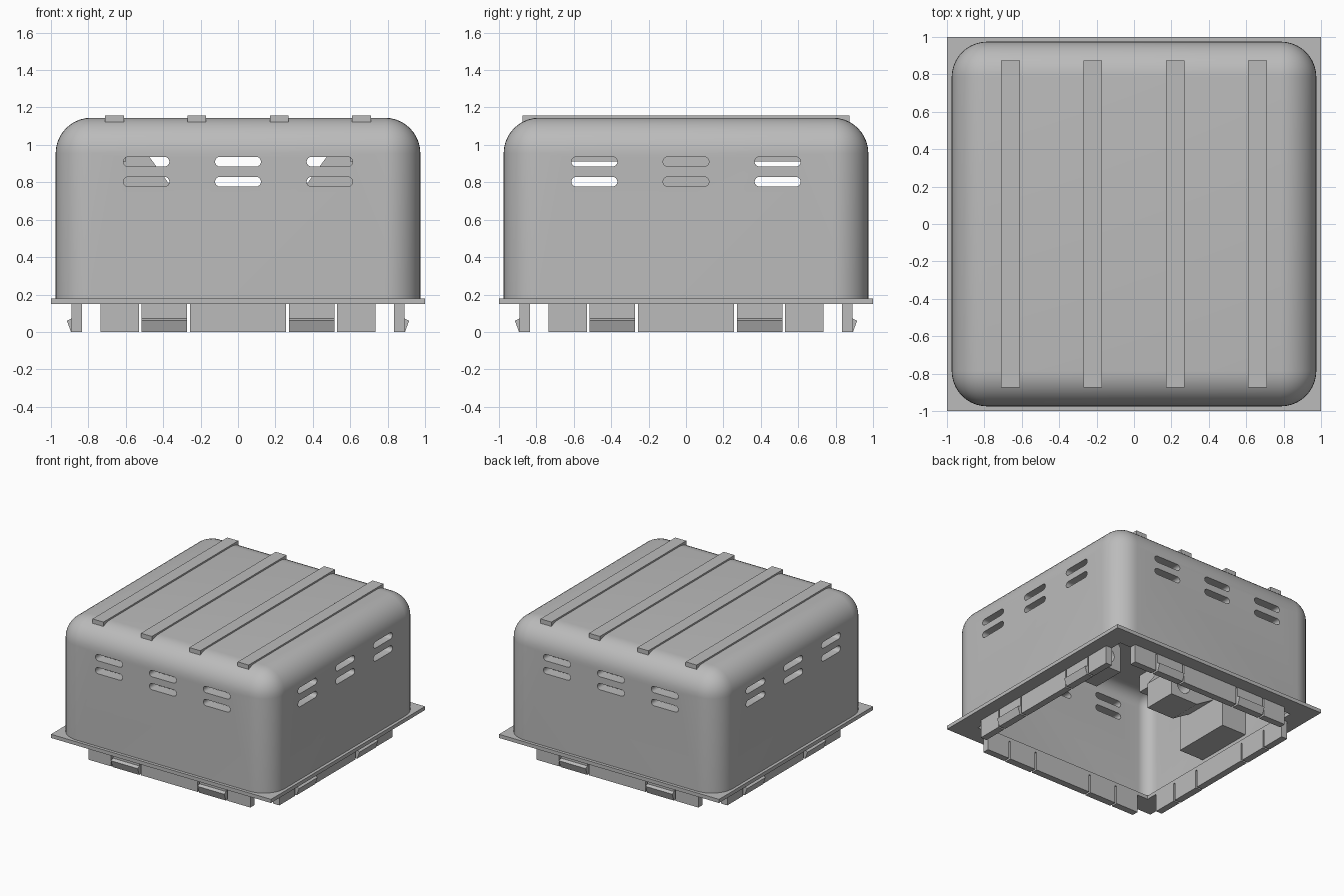
import bpy, bmesh, math
from mathutils import Matrix, Vector

if "Cube" in bpy.data.objects:
    bpy.data.objects.remove(bpy.data.objects["Cube"])

grey = bpy.data.materials.new("light_grey")
grey.diffuse_color = (0.5, 0.5, 0.5, 1)
grey.use_nodes = True
grey.node_tree.nodes["Principled BSDF"].inputs["Base Color"].default_value = grey.diffuse_color


def add_object(name, bm):
    bmesh.ops.recalc_face_normals(bm, faces=bm.faces[:])
    mesh = bpy.data.meshes.new(name)
    bm.to_mesh(mesh)
    bm.free()
    mesh.materials.append(grey)
    ob = bpy.data.objects.new(name, mesh)
    bpy.context.collection.objects.link(ob)
    return ob


def box(bm, x0, x1, y0, y1, z0, z1, rot=0.0):
    m = (Matrix.Rotation(rot, 4, 'Z')
         @ Matrix.Translation(((x0 + x1) / 2, (y0 + y1) / 2, (z0 + z1) / 2))
         @ Matrix.Diagonal((x1 - x0, y1 - y0, z1 - z0, 1)))
    return bmesh.ops.create_cube(bm, size=1, matrix=m)


def prism(bm, profile, depth, place):
    """Extrude a flat list of (u, v) points; place(u, v, d) returns a position."""
    a = [bm.verts.new(place(u, v, depth[0])) for u, v in profile]
    b = [bm.verts.new(place(u, v, depth[1])) for u, v in profile]
    n = len(a)
    bm.faces.new(a)
    bm.faces.new(b[::-1])
    for i in range(n):
        bm.faces.new((a[i], b[i], b[(i + 1) % n], a[(i + 1) % n]))


def rounded_box(name, half, z0, z1, radius):
    """Box with rounded upright and top edges and a flat bottom."""
    bm = bmesh.new()
    box(bm, -half, half, -half, half, z0, z1)
    edges = [e for e in bm.edges if max(v.co.z for v in e.verts) > z1 - 0.01]
    bmesh.ops.bevel(bm, geom=edges, offset=radius, segments=10, profile=0.5,
                    affect='EDGES', clamp_overlap=True)
    return add_object(name, bm)


def cut(ob, cutter):
    mod = ob.modifiers.new("cut", 'BOOLEAN')
    mod.operation = 'DIFFERENCE'
    mod.solver = 'EXACT'
    mod.object = cutter
    bpy.context.view_layer.objects.active = ob
    bpy.ops.object.modifier_apply(modifier=mod.name)
    bpy.data.objects.remove(cutter)


def smooth(ob):
    bpy.ops.object.select_all(action='DESELECT')
    ob.select_set(True)
    bpy.context.view_layer.objects.active = ob
    bpy.ops.object.shade_smooth_by_angle(angle=math.radians(30))


QUARTERS = [i * math.pi / 2 for i in range(4)]

# Hollow cover with rounded edges
cover = rounded_box("cover", 0.975, 0.18, 1.145, 0.19)
cut(cover, rounded_box("cavity", 0.885, 0.1, 1.055, 0.1))

# Ventilation slots, two rows of three on each wall
bm = bmesh.new()
r, half_len = 0.026, 0.123
outline = []
for side in (1, -1):
    for i in range(9):
        a = -math.pi / 2 + math.pi * i / 8
        outline.append((side * (half_len - r + r * math.cos(a)), side * r * math.sin(a)))
for q in QUARTERS:
    turn = Matrix.Rotation(q, 3, 'Z')
    for cx in (-0.49, 0, 0.49):
        for cz in (0.91, 0.803):
            prism(bm, outline, (-1.1, -0.82),
                  lambda u, v, d: turn @ Vector((cx + u, d, cz + v)))
cut(cover, add_object("slot_cutter", bm))
smooth(cover)

# Square flange with an open middle
bm = bmesh.new()
box(bm, -1, 1, -1, 1, 0.15, 0.18)
flange = add_object("flange", bm)
bm = bmesh.new()
box(bm, -0.835, 0.835, -0.835, 0.835, 0.1, 0.25)
cut(flange, add_object("flange_opening", bm))

# Roof ribs
bm = bmesh.new()
for x in (-0.66, -0.22, 0.22, 0.66):
    box(bm, x - 0.05, x + 0.05, -0.875, 0.875, 1.12, 1.158)
add_object("roof_ribs", bm)

# Locating tabs below the flange on all four sides
bm = bmesh.new()
for q in QUARTERS:
    for x0, x1 in ((-0.735, -0.53), (-0.257, 0.257), (0.53, 0.735)):
        box(bm, x0, x1, -0.89, -0.835, 0, 0.152, q)
add_object("locating_tabs", bm)

# Snap clips with a hooked lower edge
bm = bmesh.new()
hook = [(-0.835, 0), (-0.893, 0), (-0.915, 0.06), (-0.89, 0.072), (-0.89, 0.152), (-0.835, 0.152)]
for q in QUARTERS:
    turn = Matrix.Rotation(q, 3, 'Z')
    for x0, x1 in ((-0.515, -0.272), (0.272, 0.515)):
        prism(bm, hook, (x0, x1), lambda u, v, d: turn @ Vector((d, u, v)))
add_object("snap_clips", bm)

# Inner brackets, mirrored left and right
lug = [(0.8, 1.06), (0.565, 1.06), (0.25, 0.63), (0.25, 0.42), (0.5, 0.42), (0.8, 0.6)]
for side, label in ((-1, "left"), (1, "right")):
    # Sloped lug with a round hole
    bm = bmesh.new()
    prism(bm, lug, (-0.14, 0.14), lambda u, v, d: Vector((side * u, d, v)))
    bracket = add_object(label + "_lug", bm)
    bm = bmesh.new()
    ring = [(0.37 + 0.06 * math.cos(math.tau * i / 20), 0.53 + 0.06 * math.sin(math.tau * i / 20))
            for i in range(20)]
    prism(bm, ring, (-0.3, 0.3), lambda u, v, d: Vector((side * u, d, v)))
    cut(bracket, add_object("lug_hole", bm))
    smooth(bracket)
    # Wall block and roof beam
    bm = bmesh.new()
    xs = sorted((side * 0.66, side * 0.89))
    box(bm, xs[0], xs[1], -0.25, 0.25, 0.25, 0.6)
    add_object(label + "_wall_block", bm)
    bm = bmesh.new()
    xs = sorted((side * 0.6, side * 0.75))
    box(bm, xs[0], xs[1], -0.65, 0.65, 0.912, 1.06)
    add_object(label + "_roof_beam", bm)
